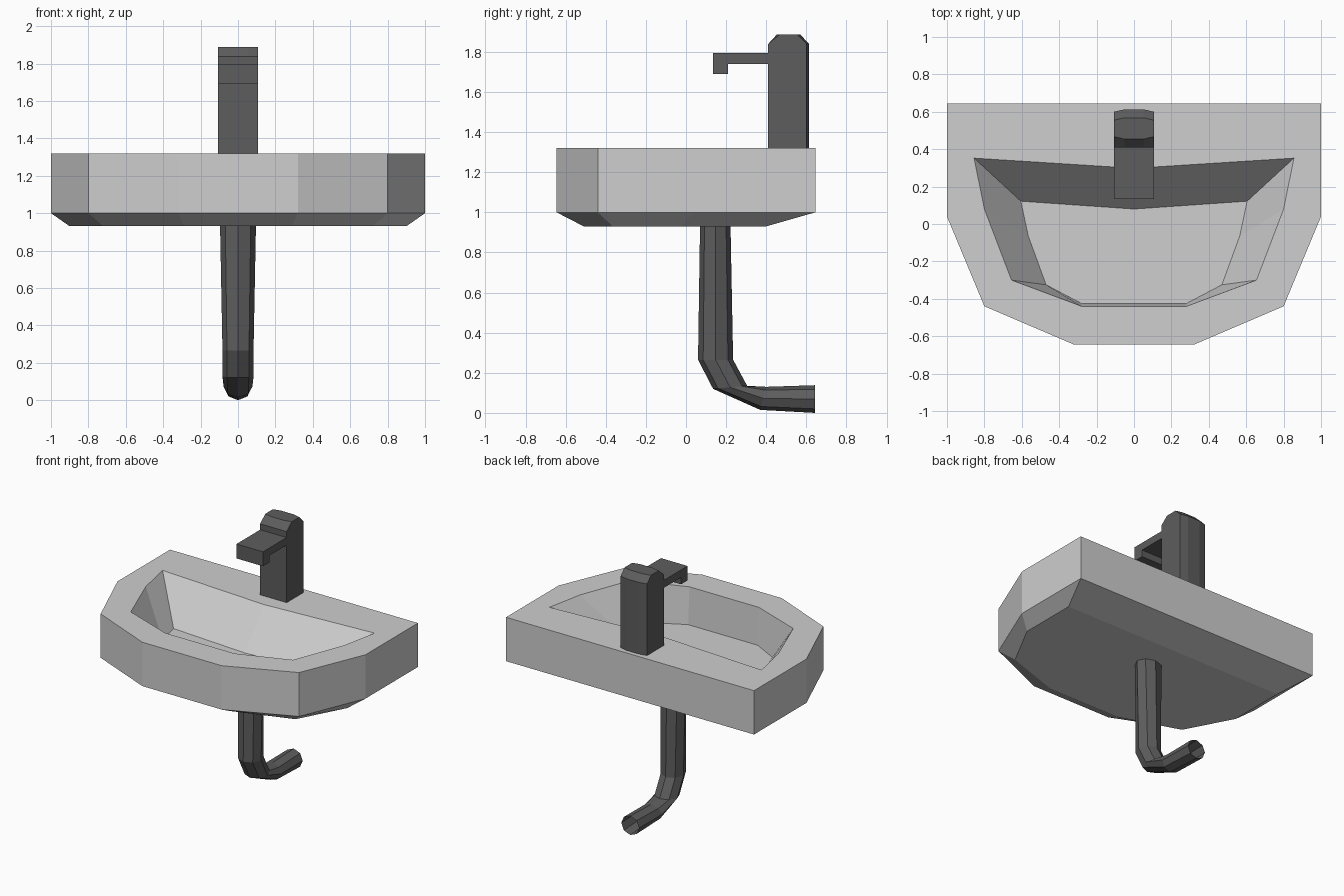
import bpy, bmesh, math

if "Cube" in bpy.data.objects:
    bpy.data.objects.remove(bpy.data.objects["Cube"])


def material(name, value):
    m = bpy.data.materials.new(name)
    m.diffuse_color = (value, value, value, 1)
    m.use_nodes = True
    m.node_tree.nodes["Principled BSDF"].inputs["Base Color"].default_value = m.diffuse_color
    return m


CERAMIC = material("light grey ceramic", 0.62)
METAL = material("dark grey metal", 0.11)


def loft(name, rings, mat, cap_start=True, cap_end=True):
    """Join equal-length closed rings of points into one flat-shaded skin."""
    bm = bmesh.new()
    loops = [[bm.verts.new(p) for p in ring] for ring in rings]
    n = len(loops[0])
    for a, b in zip(loops, loops[1:]):
        for i in range(n):
            j = (i + 1) % n
            bm.faces.new((a[i], a[j], b[j], b[i]))
    if cap_start:
        bm.faces.new(loops[0][::-1])
    if cap_end:
        bm.faces.new(loops[-1])
    bmesh.ops.recalc_face_normals(bm, faces=bm.faces[:])
    me = bpy.data.meshes.new(name)
    bm.to_mesh(me)
    bm.free()
    me.materials.append(mat)
    ob = bpy.data.objects.new(name, me)
    bpy.context.collection.objects.link(ob)
    return ob


def mirrored(half, z):
    """Half outline starting at the back centre, mirrored across x = 0."""
    left = [(-x, y) for x, y in half[:0:-1]]
    return [(x, y, z) for x, y in half + left]


# Basin: underside, outer wall, rim, bowl wall, bowl floor
outer = [(0, 0.645), (1, 0.645), (1, 0.04), (0.8, -0.44), (0.32, -0.645)]
under = [(x * 0.9, y * 0.705 - 0.055) for x, y in outer]
bowl_rim = [(0, 0.298), (0.855, 0.352), (0.8, 0.08), (0.655, -0.3), (0.28, -0.44)]
bowl_floor = [(0, 0.08), (0.605, 0.122), (0.565, -0.065), (0.47, -0.325), (0.28, -0.425)]
loft("basin", [mirrored(under, 0.93), mirrored(outer, 1.0), mirrored(outer, 1.32),
               mirrored(bowl_rim, 1.32), mirrored(bowl_floor, 1.05)], CERAMIC)

# Tap body: chamfered side profile swept across x, with a slightly bowed back
rings = []
for x, bow in ((-0.107, 0), (-0.05, 0.013), (0.05, 0.013), (0.107, 0)):
    rings.append([(x, 0.408, 1.315), (x, 0.408, 1.838), (x, 0.467 - bow, 1.888),
                  (x, 0.555 + bow, 1.888), (x, 0.6 + bow, 1.842), (x, 0.6 + bow, 1.315)])
loft("tap_body", rings, METAL)

# Tap spout: flat arm with a downturned tip
spout = [(0.43, 1.795), (0.135, 1.795), (0.135, 1.69),
         (0.21, 1.69), (0.21, 1.74), (0.43, 1.74)]
loft("tap_spout", [[(x, y, z) for y, z in spout] for x in (-0.107, 0.107)], METAL)

# Waste pipe: octagonal rings, each given by its outer and inner bend points
sections = [((0.07, 0.935), (0.222, 0.935), 0.096),
            ((0.06, 0.265), (0.235, 0.265), 0.083),
            ((0.135, 0.12), (0.305, 0.135), 0.083),
            ((0.37, 0.015), (0.4, 0.13), 0.077),
            ((0.643, 0.0), (0.643, 0.138), 0.072)]
rings = []
for (ya, za), (yb, zb), rx in sections:
    ring = []
    for k in range(8):
        a = math.tau * k / 8
        t = (1 - math.cos(a)) / 2
        ring.append((rx * math.sin(a), ya + (yb - ya) * t, za + (zb - za) * t))
    rings.append(ring)
loft("waste_pipe", rings, METAL, cap_start=True, cap_end=False)
